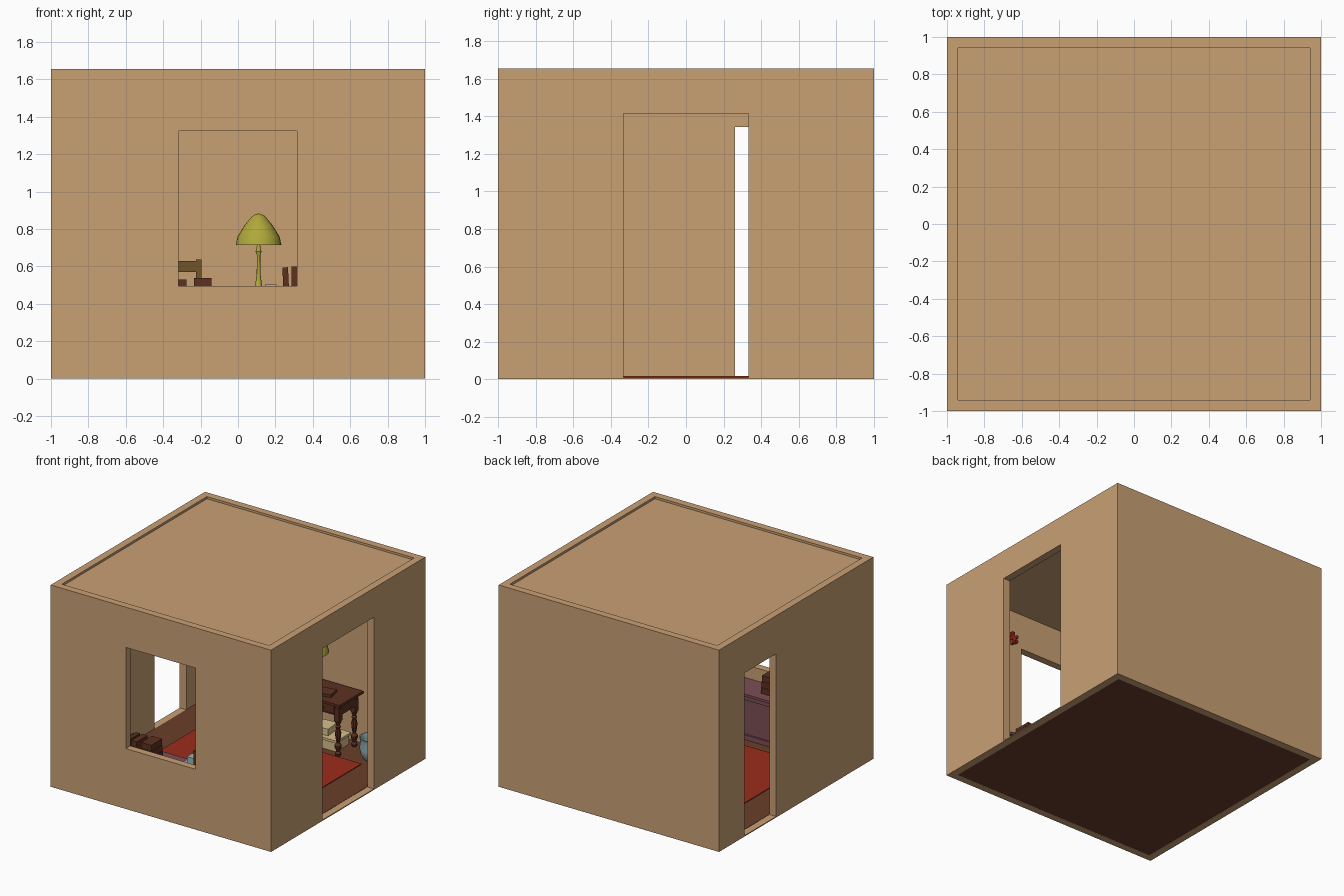
import bpy, bmesh, math
from mathutils import Matrix, Vector

if "Cube" in bpy.data.objects:
    bpy.data.objects.remove(bpy.data.objects["Cube"])


def mat(name, hexa):
    rgb = [int(hexa[i:i + 2], 16) / 255 for i in (0, 2, 4)]
    m = bpy.data.materials.new(name)
    m.diffuse_color = [c / 12.92 if c < .04 else ((c + .055) / 1.055) ** 2.4 for c in rgb] + [1]
    m.use_nodes = True
    m.node_tree.nodes["Principled BSDF"].inputs["Base Color"].default_value = m.diffuse_color
    return m


TAN, FLOOR, RED = mat("tan", "C9A074"), mat("floor_wood", "6B3E2A"), mat("red", "9A2C1A")
WOOD, PURPLE, OLIVE = mat("wood", "5C3120"), mat("purple", "7C4E55"), mat("olive", "B0A83C")
BLUE, CREAM, CHAIR = mat("pale_blue", "9AB8BC"), mat("cream", "D8C08C"), mat("chair_wood", "6E5428")


def finish(name, bm, m):
    bmesh.ops.recalc_face_normals(bm, faces=bm.faces)
    me = bpy.data.meshes.new(name)
    bm.to_mesh(me)
    bm.free()
    ob = bpy.data.objects.new(name, me)
    bpy.context.collection.objects.link(ob)
    me.materials.append(m)
    return ob


def box(name, lo, hi, m, tilt=0, turn=0):
    """Box between two corners, tilted about y and turned about z at its base centre."""
    lo, hi = Vector(lo), Vector(hi)
    bm = bmesh.new()
    bmesh.ops.create_cube(bm, size=1)
    s, c = hi - lo, (lo + hi) / 2
    for v in bm.verts:
        v.co = Vector((v.co.x * s.x, v.co.y * s.y, (v.co.z + .5) * s.z))
    bm.transform(Matrix.Translation((c.x, c.y, lo.z)) @ Matrix.Rotation(turn, 4, 'Z')
                 @ Matrix.Rotation(tilt, 4, 'Y'))
    return finish(name, bm, m)


def lathe(name, profile, loc, m, segs=16, smooth=True):
    bm = bmesh.new()
    vs = [bm.verts.new((r, 0, z)) for r, z in profile]
    es = [bm.edges.new(p) for p in zip(vs, vs[1:])]
    bmesh.ops.spin(bm, geom=vs + es, cent=(0, 0, 0), axis=(0, 0, 1), angle=2 * math.pi, steps=segs)
    bmesh.ops.remove_doubles(bm, verts=bm.verts, dist=.0005)
    bm.transform(Matrix.Translation(loc))
    ob = finish(name, bm, m)
    if smooth:
        bpy.context.view_layer.objects.active = ob
        ob.select_set(True)
        bpy.ops.object.shade_smooth_by_angle()
        ob.select_set(False)
    return ob


# walls with window and two doorways
walls = box("walls", (-1, -1, 0), (1, 1, 1.655), TAN)
W = .94
cuts = [((-W, -W, -.1), (W, W, 1.8)),
        ((-.318, -1.1, .495), (.315, -.9, 1.325)),
        ((.9, -.333, .008), (1.1, .333, 1.415)),
        ((-1.1, .26, .008), (-.9, .673, 1.342))]
cutters = [box("opening_cutter", lo, hi, TAN) for lo, hi in cuts]
for c in cutters:
    mod = walls.modifiers.new("opening", 'BOOLEAN')
    mod.object, mod.operation, mod.solver = c, 'DIFFERENCE', 'EXACT'
dg = bpy.context.evaluated_depsgraph_get()
baked = bpy.data.meshes.new_from_object(walls.evaluated_get(dg))
walls.modifiers.clear()
walls.data = baked
for c in cutters:
    bpy.data.objects.remove(c)

# floor, ceiling, rug
box("floor", (-W, -W, .001), (W, W, .01), FLOOR)
box("ceiling", (-W, -W, 1.62), (W, W, 1.637), TAN)
box("rug", (-.68, -.62, .01), (.68, .63, .016), RED)

# writing desk with turned legs and drawers
box("desk_top", (-.3, .6, .436), (.5, .91, .456), WOOD)
box("desk_apron", (-.27, .635, .345), (.47, .885, .436), WOOD)
for i in range(3):
    x = -.235 + i * .235
    box("desk_drawer", (x, .625, .36), (x + .2, .636, .425), WOOD)
    box("drawer_knob", (x + .09, .61, .385), (x + .11, .626, .4), CHAIR)
leg = [(0, .01), (.018, .01), (.024, .03), (.014, .05), (.026, .08), (.026, .1), (.013, .12), (.02, .16),
       (.024, .2), (.014, .235), (.022, .25), (.014, .265), (.024, .29), (.024, .36), (0, .36)]
for x in (-.25, .45):
    for y in (.655, .865):
        lathe("desk_leg", leg, (x, y, 0), WOOD, 10)
        box("desk_leg_block", (x - .023, y - .023, .3), (x + .023, y + .023, .4), WOOD)
box("desk_book", (.2, .66, .456), (.36, .77, .478), WOOD, turn=.2)

# table lamp
lathe("lamp_stand", [(0, .456), (.05, .456), (.05, .465), (.026, .48), (.018, .5), (.01, .56), (.009, .66),
                     (.016, .68), (.012, .69), (.008, .72), (.008, .8)], (.11, .81, 0), OLIVE, 16)
lathe("lamp_shade", [(.122, .715), (.112, .76), (.075, .82), (.035, .868), (.014, .88), (0, .882), (0, .872),
                     (.033, .86), (.07, .815), (.105, .758), (.115, .715), (.122, .715)],
      (.11, .81, 0), OLIVE, 24)

# boxes under the desk, bin beside it
box("storage_box_lower", (.08, .7, .01), (.4, .87, .1), CREAM)
box("storage_box_lid", (.07, .69, .085), (.41, .88, .105), CREAM)
box("storage_box_upper", (.08, .72, .105), (.3, .86, .16), CREAM, turn=.1)
lathe("bin", [(0, .01), (.05, .01), (.075, .05), (.085, .1), (.078, .16), (.088, .19), (.08, .19),
              (.07, .16), (.077, .1), (.06, .04), (0, .03)], (.68, .75, 0), BLUE, 20)

# chair by the desk: right post, left post and rails
for x in (-.51, -.21):
    box("chair_back_post", (x - .015, .4, .01), (x + .015, .43, .636), CHAIR)
    box("chair_front_leg", (x - .015, .66, .01), (x + .015, .69, .26), CHAIR)
box("chair_rail", (-.5, .405, .57), (-.215, .425, .628), CHAIR)
box("chair_rail_lower", (-.5, .405, .4), (-.215, .425, .44), CHAIR)
box("chair_seat", (-.53, .4, .26), (-.19, .7, .285), CHAIR)

# low cabinet under the window, with panelled front
box("cabinet_body", (-.6, -.94, .01), (.6, -.725, .37), PURPLE)
box("cabinet_top", (-.62, -.94, .37), (.62, -.7, .39), PURPLE)
box("cabinet_base", (-.61, -.94, .01), (.61, -.71, .05), PURPLE)
for i in range(5):
    x = -.6 + i * .29
    box("cabinet_stile", (x, -.73, .05), (x + .04, -.712, .37), PURPLE)
box("cabinet_rail", (-.6, -.73, .335), (.6, -.712, .37), PURPLE)

# books standing on the cabinet, some leaning
for x, w, h, t in [(-.42, .03, .13, .25), (-.36, .035, .14, 0), (-.3, .05, .14, 0), (.262, .03, .205, -.05),
                   (.3, .03, .21, 0), (.333, .03, .2, 0), (.368, .035, .205, 0), (.44, .03, .17, -.3)]:
    box("standing_book", (x - w / 2, -.92, .395), (x + w / 2, -.78, .39 + h), WOOD, tilt=t)
for i in range(3):
    box("stacked_book", (-.255 + .01 * i, -.92, .39 + .05 * i), (-.135 - .004 * i, -.78, .438 + .05 * i), WOOD)
# papers on the cabinet
box("paper_stack", (.1, -.9, .39), (.22, -.76, .44), BLUE, turn=.15)
box("paper_top", (.145, -.87, .44), (.205, -.8, .504), BLUE)

# red wall ornament beside the window
for k in range(3):
    a = k * math.pi / 3
    box("wall_ornament", (.405, -.94, 1.375), (.425, -.91, 1.425), RED, tilt=a)
    box("wall_ornament", (.405, -.94, 1.375), (.425, -.91, 1.425), RED, tilt=a + math.pi)
